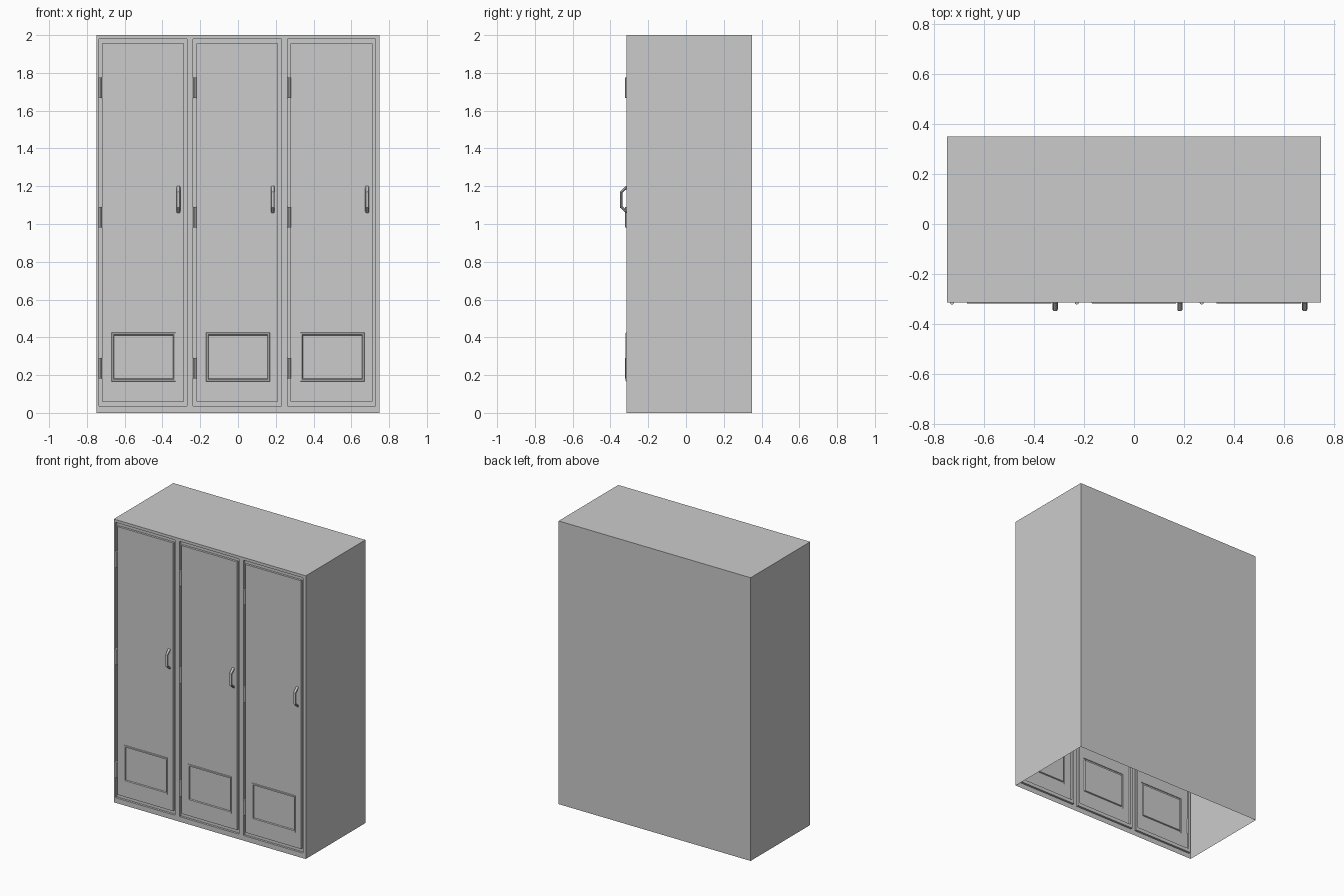
import bpy, bmesh, math

if "Cube" in bpy.data.objects:
    bpy.data.objects.remove(bpy.data.objects["Cube"])

FRONT, BACK, HW, H = -0.315, 0.35, 0.75, 2.0
DOORS = [-0.504, -0.004, 0.496]


def finish(bm, name):
    bmesh.ops.remove_doubles(bm, verts=bm.verts, dist=1e-5)
    bmesh.ops.recalc_face_normals(bm, faces=bm.faces)
    me = bpy.data.meshes.new(name)
    bm.to_mesh(me)
    bm.free()
    ob = bpy.data.objects.new(name, me)
    bpy.context.collection.objects.link(ob)
    return ob


def face(bm, pts):
    bm.faces.new([bm.verts.new(p) for p in pts])


def rect(cx, hw, z0, z1, y):
    return [(cx - hw, y, z0), (cx + hw, y, z0), (cx + hw, y, z1), (cx - hw, y, z1)]


# Locker shell, open underneath, with grooved doors in the front
bm = bmesh.new()
face(bm, rect(0, HW, 0, H, BACK)[::-1])
face(bm, [(-HW, FRONT, H), (HW, FRONT, H), (HW, BACK, H), (-HW, BACK, H)])
for x in (-HW, HW):
    pts = [(x, FRONT, 0), (x, BACK, 0), (x, BACK, H), (x, FRONT, H)]
    face(bm, pts if x > 0 else pts[::-1])

# Front frame cells around the door openings
xs = [-HW] + [c + s * 0.233 for c in DOORS for s in (-1, 1)] + [HW]
zs = [0, 0.036, 1.98, H]
for i in range(len(xs) - 1):
    for j in range(3):
        if j == 1 and i % 2 == 1:
            continue
        face(bm, rect((xs[i] + xs[i + 1]) / 2, (xs[i + 1] - xs[i]) / 2, zs[j], zs[j + 1], FRONT))

# Door groove, door leaf and rimmed lower panel as nested rings
for c in DOORS:
    p = c + 0.004
    rings = [rect(c, 0.233, 0.036, 1.98, FRONT),
             rect(c, 0.233, 0.036, 1.98, FRONT + 0.015),
             rect(c, 0.217, 0.061, 1.955, FRONT + 0.015),
             rect(c, 0.217, 0.061, 1.955, FRONT),
             rect(p, 0.170, 0.166, 0.426, FRONT),
             rect(p, 0.168, 0.168, 0.424, FRONT - 0.004),
             rect(p, 0.160, 0.178, 0.414, FRONT - 0.004),
             rect(p, 0.157, 0.181, 0.411, FRONT + 0.004)]
    for a, b in zip(rings, rings[1:]):
        for k in range(4):
            n = (k + 1) % 4
            face(bm, [a[k], a[n], b[n], b[k]])
    face(bm, rings[-1])
finish(bm, "locker_body")

for i, c in enumerate(DOORS):
    # Hinge barrels
    for j, z in enumerate((0.237, 1.035, 1.722)):
        bm = bmesh.new()
        bmesh.ops.create_cone(bm, cap_ends=True, segments=8, radius1=0.009, radius2=0.009, depth=0.108)
        finish(bm, f"hinge_{i}_{j}").location = (c - 0.225, FRONT + 0.001, z)

    # Bracket handle swept along a short path
    cu = bpy.data.curves.new("handle", 'CURVE')
    cu.dimensions = '3D'
    cu.bevel_depth, cu.bevel_resolution, cu.use_fill_caps = 0.007, 2, True
    path = [(-0.312, 1.197), (-0.343, 1.168), (-0.343, 1.090), (-0.312, 1.063)]
    sp = cu.splines.new('POLY')
    sp.points.add(len(path) - 1)
    for pt, (y, z) in zip(sp.points, path):
        pt.co = (0, y, z, 1)
    ob = bpy.data.objects.new(f"handle_{i}", cu)
    ob.location.x = c + 0.188
    ob.scale.x = 1.5
    bpy.context.collection.objects.link(ob)
    bpy.ops.object.select_all(action='DESELECT')
    ob.select_set(True)
    bpy.context.view_layer.objects.active = ob
    bpy.ops.object.convert(target='MESH')
    bpy.ops.object.shade_smooth_by_angle(angle=math.radians(30))
